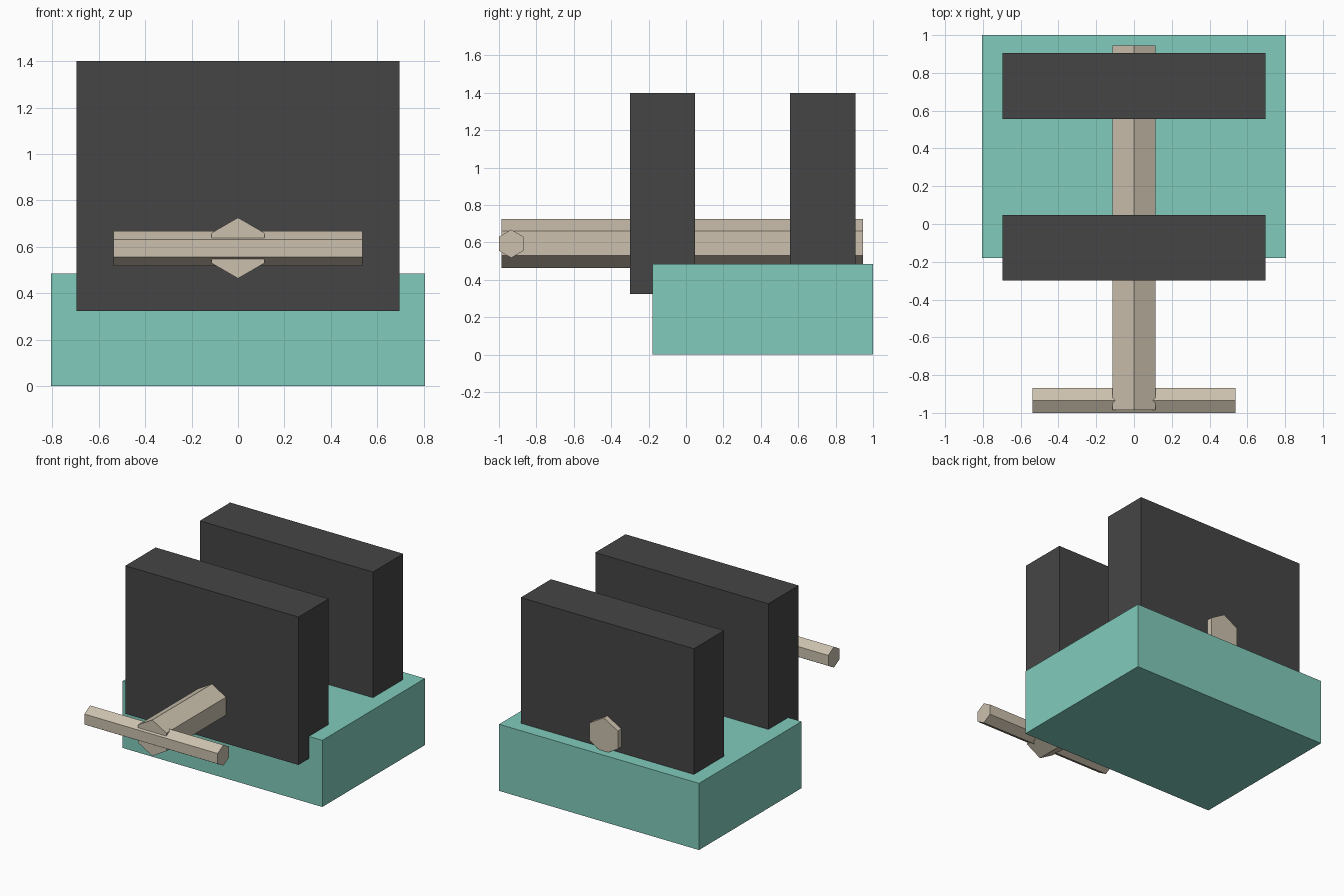
import bpy, math
from mathutils import Matrix

if "Cube" in bpy.data.objects:
    bpy.data.objects.remove(bpy.data.objects["Cube"])


def material(name, rgb):
    m = bpy.data.materials.new(name)
    m.diffuse_color = (*rgb, 1)
    m.use_nodes = True
    m.node_tree.nodes["Principled BSDF"].inputs["Base Color"].default_value = m.diffuse_color
    return m


TEAL = material("teal paint", (0.22, 0.60, 0.50))
DARK = material("dark grey", (0.06, 0.06, 0.06))
TAN = material("pale tan metal", (0.60, 0.53, 0.42))


def box(name, x, y, z, mat):
    """Box from (min, max) ranges on each axis."""
    bpy.ops.mesh.primitive_cube_add(size=1)
    o = bpy.context.object
    o.name = name
    o.data.transform(Matrix.Diagonal((x[1] - x[0], y[1] - y[0], z[1] - z[0], 1)))
    o.location = [(r[0] + r[1]) / 2 for r in (x, y, z)]
    o.data.materials.append(mat)
    return o


def hex_bar(name, radius, length, loc, axis, mat):
    """Six-sided bar along x or y with an edge pointing straight up."""
    bpy.ops.mesh.primitive_cylinder_add(vertices=6, radius=radius, depth=length)
    o = bpy.context.object
    o.name = name
    # lay the bar along y; the first vertex (+y) turns to point along z
    o.data.transform(Matrix.Rotation(math.pi / 2, 4, 'X'))
    if axis == 'X':
        o.data.transform(Matrix.Rotation(math.pi / 2, 4, 'Z'))
    o.location = loc
    o.data.materials.append(mat)
    return o


# base block
box("base", (-0.805, 0.805), (-0.18, 1.0), (0, 0.485), TEAL)

# two jaws
for name, y0 in (("front_jaw", -0.30), ("back_jaw", 0.557)):
    box(name, (-0.697, 0.697), (y0, y0 + 0.348), (0.323, 1.4), DARK)

# screw and its cross handle
hex_bar("screw", 0.131, 1.932, (0, -0.02, 0.595), 'Y', TAN)
hex_bar("handle", 0.0755, 1.074, (0, -0.9345, 0.593), 'X', TAN)
